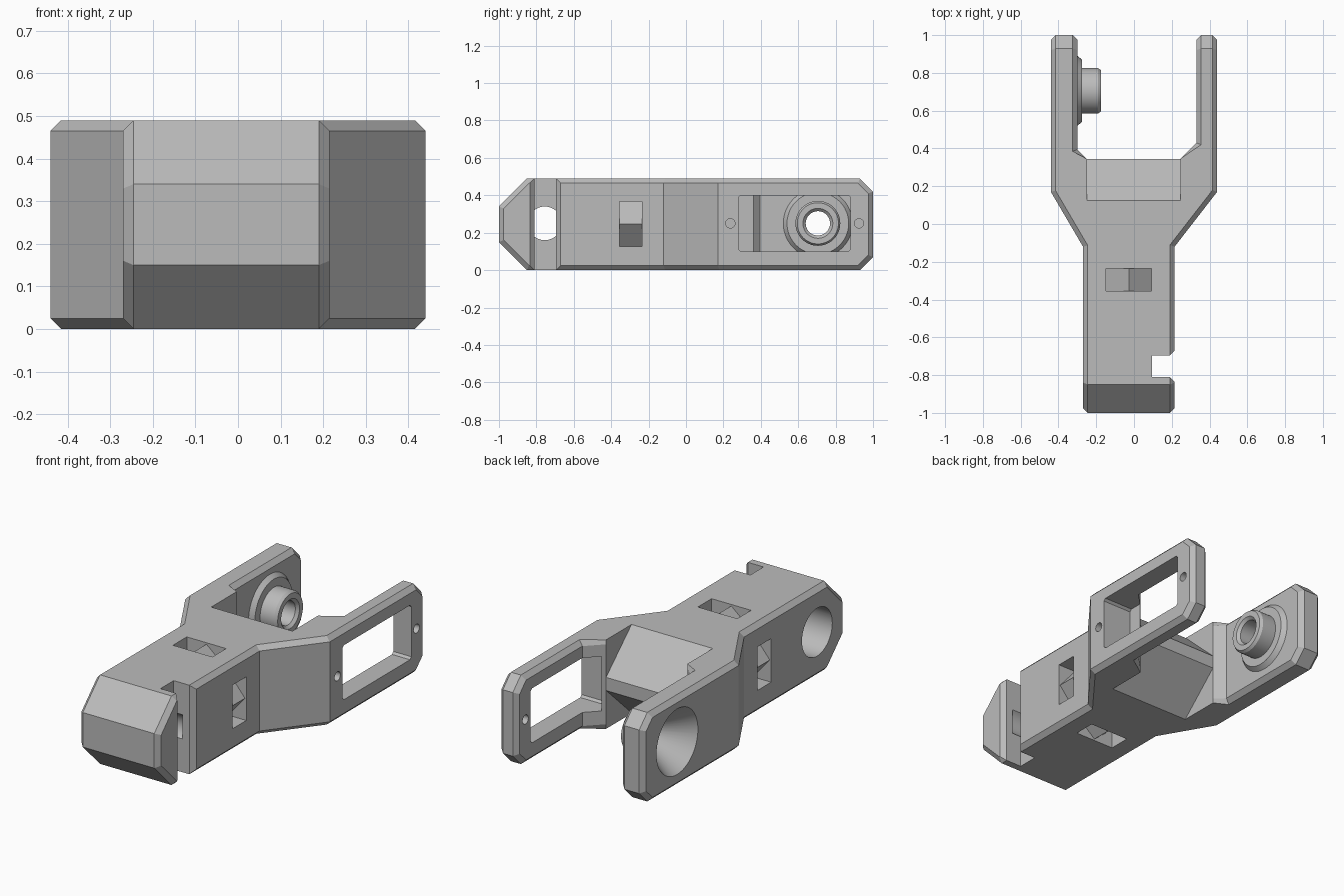
import bpy, bmesh, math

if "Cube" in bpy.data.objects:
    bpy.data.objects.remove(bpy.data.objects["Cube"])

H = 0.49          # height of the part
MID = 0.247       # mid height
CX = -0.0275      # centre of the shank in x


def make(name, verts, faces):
    me = bpy.data.meshes.new(name)
    me.from_pydata(verts, [], faces)
    bm = bmesh.new()
    bm.from_mesh(me)
    bmesh.ops.recalc_face_normals(bm, faces=bm.faces)
    bm.to_mesh(me)
    bm.free()
    ob = bpy.data.objects.new(name, me)
    bpy.context.collection.objects.link(ob)
    return ob


def prism(name, pts, axis, lo, hi):
    """Extrude a 2D outline along an axis."""
    put = {'x': lambda a, b, t: (t, a, b),
           'y': lambda a, b, t: (a, t, b),
           'z': lambda a, b, t: (a, b, t)}[axis]
    n = len(pts)
    verts = [put(a, b, t) for t in (lo, hi) for a, b in pts]
    faces = [tuple(range(n)), tuple(range(n, 2 * n))]
    faces += [(i, (i + 1) % n, (i + 1) % n + n, i + n) for i in range(n)]
    return make(name, verts, faces)


def lathe(name, prof, y, z, seg=48):
    """Turn an (x, radius) profile about a line parallel to x."""
    verts, faces = [], []
    for x, r in prof:
        for k in range(seg):
            a = 2 * math.pi * k / seg
            verts.append((x, y + r * math.cos(a), z + r * math.sin(a)))
    for j in range(len(prof) - 1):
        for k in range(seg):
            k2 = (k + 1) % seg
            faces.append((j * seg + k, j * seg + k2, (j + 1) * seg + k2, (j + 1) * seg + k))
    faces.append(tuple(range(seg)))
    faces.append(tuple(range((len(prof) - 1) * seg, len(prof) * seg)))
    return make(name, verts, faces)


def combine(ob, tool, op='DIFFERENCE'):
    m = ob.modifiers.new("cut", 'BOOLEAN')
    m.operation, m.solver, m.object = op, 'EXACT', tool
    bpy.context.view_layer.update()
    dg = bpy.context.evaluated_depsgraph_get()
    me = bpy.data.meshes.new_from_object(ob.evaluated_get(dg))
    ob.modifiers.clear()
    ob.data = me
    bpy.data.objects.remove(tool)


# Fork plan, trimmed by the side profile
plan = [(-.27, -1.1), (.215, -1.1), (.215, -.12), (.44, .17), (.44, 1.1), (.33, 1.1),
        (.33, .43), (.245, .345), (-.25, .345), (-.30, .395), (-.30, 1.1),
        (-.44, 1.1), (-.44, .17), (-.27, -.12)]
side = [(-1, .15), (-.85, 0), (.93, 0), (1, .07), (1, H - .07), (.93, H),
        (-.85, H), (-1, .34)]
body = prism("fork_bracket", plan, 'z', -.1, .6)
combine(body, prism("side_profile", side, 'x', -.6, .6), 'INTERSECT')

# Chamfer around the side faces
bm = bmesh.new()
bm.from_mesh(body.data)
bm.normal_update()
edges = []
for e in bm.edges:
    if len(e.link_faces) == 2 and e.is_convex:
        nx = sorted(abs(f.normal.x) for f in e.link_faces)
        if nx[0] < .3 and nx[1] > .5:
            edges.append(e)
bmesh.ops.bevel(bm, geom=edges, offset=.025, offset_type='OFFSET', segments=1,
                profile=.5, affect='EDGES')
bm.to_mesh(body.data)
bm.free()

# Sloped crotch between the arms, above and below
for s in (1, -1):
    tri = [(.07, MID + s * .293), (.37, MID + s * -.007 + s * .02), (.37, MID + s * .293)]
    combine(body, prism("crotch_cutter", tri, 'x', -.25, .245))

# Window in the right arm, with small rounded corners, and its screw holes
c = .012
win = [(.28 + c, .10), (.88 - c, .10), (.88, .10 + c), (.88, .40 - c),
       (.88 - c, .40), (.28 + c, .40), (.28, .40 - c), (.28, .10 + c)]
combine(body, prism("window_cutter", win, 'x', .262, .6))
for y in (.237, .925):
    combine(body, lathe("screw_cutter", [(.30, .025), (.5, .025)], y, .25, 20))

# Pivot boss on the left arm, with a conical bore
boss = [(-.33, .185), (-.30, .185), (-.275, .165), (-.275, .12), (-.19, .12), (-.175, .11)]
combine(body, lathe("pivot_boss", boss, .705, .25), 'UNION')
bore = [(-.45, .187), (-.27, .065), (-.19, .065), (-.165, .09)]
combine(body, lathe("bore_cutter", bore, .705, .25))

# Cross hole and vertical slot in the shank
hole = [(-.4, .132), (0, .132), (0, .09), (.15, .09)]
combine(body, lathe("cross_hole_cutter", hole, -.755, .25))
slot = [(.095, -.81), (.19, -.81), (.24, -.86), (.24, -.645), (.19, -.695), (.095, -.695)]
combine(body, prism("slot_cutter", slot, 'z', -.1, .6))

# Ridged strap pockets on all four sides of the shank
for along_x, wall, s in ((True, H, 1), (True, 0, -1), (False, .215, 1), (False, -.27, -1)):
    mid = CX if along_x else MID
    prof = [(-.12, .05), (.12, .05), (.12, -.11), (0, -.008), (-.12, -.11)]
    pts = [(mid + a, wall + s * d) if along_x else (wall + s * d, mid + a) for a, d in prof]
    combine(body, prism("strap_pocket_cutter", pts, 'y', -.355, -.235))

# Finish: one grey, round parts smooth
mat = bpy.data.materials.new("plain grey")
mat.diffuse_color = (.5, .5, .5, 1)
mat.use_nodes = True
mat.node_tree.nodes["Principled BSDF"].inputs["Base Color"].default_value = mat.diffuse_color
body.data.materials.clear()
body.data.materials.append(mat)
for p in body.data.polygons:
    p.material_index = 0
    p.use_smooth = True
body.data.set_sharp_from_angle(angle=math.radians(20))
